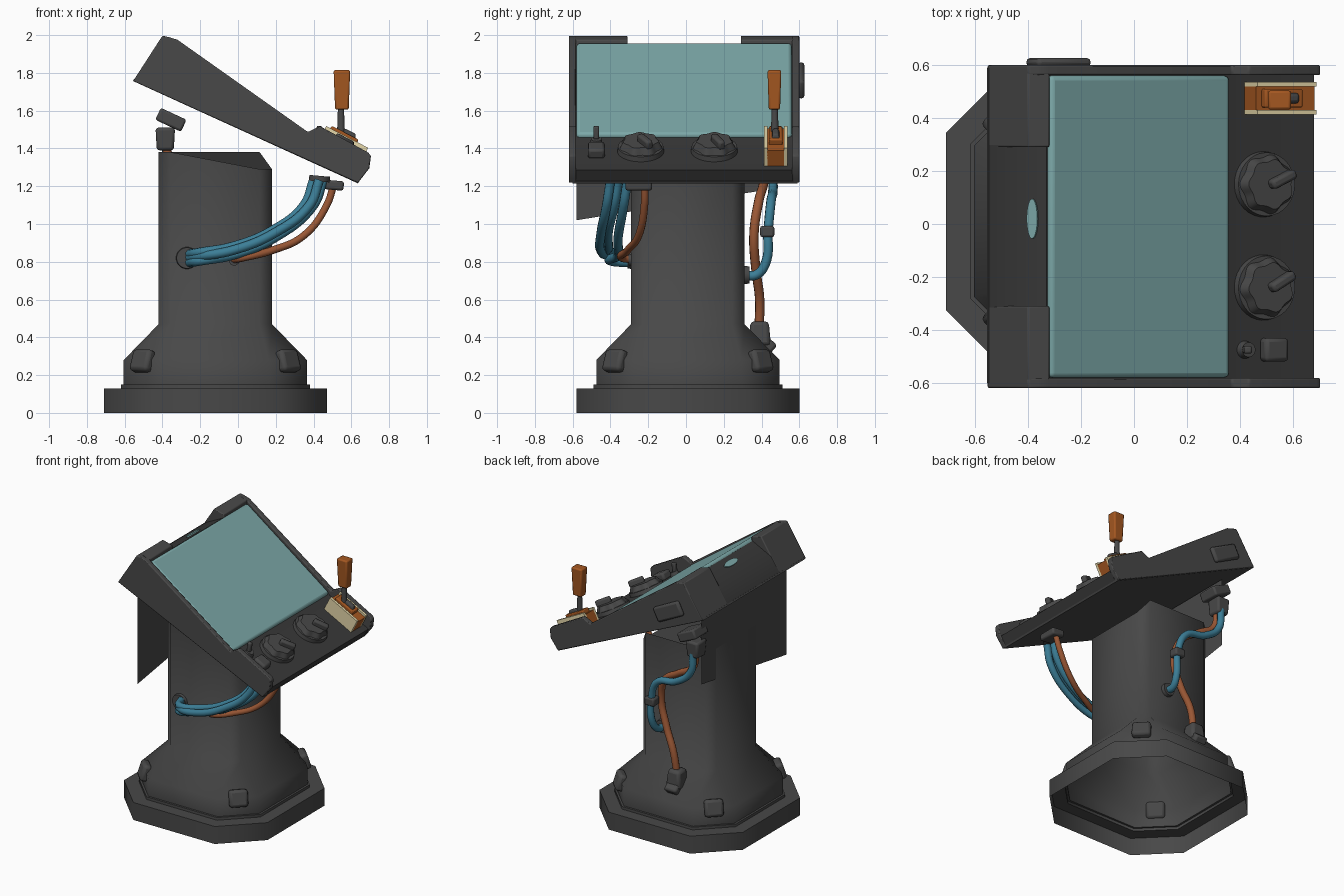
import bpy, bmesh, math
from mathutils import Matrix, Vector

if "Cube" in bpy.data.objects:
    bpy.data.objects.remove(bpy.data.objects["Cube"])


def material(name, r, g, b):
    m = bpy.data.materials.new(name)
    m.diffuse_color = (r, g, b, 1)
    m.use_nodes = True
    m.node_tree.nodes["Principled BSDF"].inputs["Base Color"].default_value = m.diffuse_color
    return m


GREY = material("charcoal", .065, .065, .065)
DARK = material("dark_charcoal", .04, .04, .04)
TEAL = material("screen_teal", .2, .39, .39)
BLUE = material("cable_blue", .045, .21, .31)
ORANGE = material("handle_orange", .37, .095, .015)
RUST = material("cable_rust", .32, .095, .035)
CREAM = material("cream", .78, .68, .4)


def finish(ob, mat, bevel=0, angle=35, segments=2):
    bpy.context.collection.objects.link(ob)
    ob.data.materials.append(mat)
    bpy.context.view_layer.objects.active = ob
    for o in bpy.context.selected_objects:
        o.select_set(False)
    ob.select_set(True)
    if bevel:
        m = ob.modifiers.new("bevel", 'BEVEL')
        m.width = bevel
        m.segments = segments
        m.limit_method = 'ANGLE'
    bpy.ops.object.shade_smooth_by_angle(angle=math.radians(angle))
    return ob


def from_bm(name, bm, mat, mtx=None, **kw):
    if mtx:
        bm.transform(mtx)
    bmesh.ops.recalc_face_normals(bm, faces=bm.faces)
    me = bpy.data.meshes.new(name)
    bm.to_mesh(me)
    bm.free()
    return finish(bpy.data.objects.new(name, me), mat, **kw)


def box(name, mtx, center, size, mat, taper=1, **kw):
    bm = bmesh.new()
    bmesh.ops.create_cube(bm, size=1)
    for v in bm.verts:
        s = taper if v.co.z > 0 else 1
        v.co = Vector((v.co.x * size[0] * s, v.co.y * size[1] * s, v.co.z * size[2])) + Vector(center)
    return from_bm(name, bm, mat, mtx, **kw)


def cone(name, mtx, r1, r2, z0, z1, mat, lobes=0, seg=32, **kw):
    bm = bmesh.new()
    bmesh.ops.create_cone(bm, cap_ends=True, segments=seg, radius1=r1, radius2=r2, depth=z1 - z0)
    for v in bm.verts:
        if lobes:
            f = 1 + .06 * math.cos(lobes * math.atan2(v.co.y, v.co.x))
            v.co.x *= f
            v.co.y *= f
        v.co.z += (z0 + z1) / 2
    return from_bm(name, bm, mat, mtx, **kw)


def prism(name, pts, y0, y1, mat, **kw):
    # side profile (x, z) extruded along y
    bm = bmesh.new()
    f = bm.faces.new([bm.verts.new((x, y0, z)) for x, z in pts])
    r = bmesh.ops.extrude_face_region(bm, geom=[f])
    bmesh.ops.translate(bm, vec=(0, y1 - y0, 0), verts=[v for v in r['geom'] if isinstance(v, bmesh.types.BMVert)])
    return from_bm(name, bm, mat, **kw)


def cable(name, pts, mat, r=.025):
    cu = bpy.data.curves.new(name, 'CURVE')
    cu.dimensions = '3D'
    cu.bevel_depth = r
    cu.bevel_resolution = 3
    cu.resolution_u = 8
    sp = cu.splines.new('BEZIER')
    sp.bezier_points.add(len(pts) - 1)
    for p, co in zip(sp.bezier_points, pts):
        p.co = co
        p.handle_left_type = p.handle_right_type = 'AUTO'
    ob = bpy.data.objects.new(name, cu)
    bpy.context.collection.objects.link(ob)
    cu.materials.append(mat)
    for o in bpy.context.selected_objects:
        o.select_set(False)
    bpy.context.view_layer.objects.active = ob
    ob.select_set(True)
    bpy.ops.object.convert(target='MESH')
    bpy.ops.object.shade_smooth_by_angle(angle=math.radians(50))


def at(x, y, z, ry=0, rz=0, rx=0):
    return (Matrix.Translation((x, y, z)) @ Matrix.Rotation(math.radians(rz), 4, 'Z')
            @ Matrix.Rotation(math.radians(ry), 4, 'Y') @ Matrix.Rotation(math.radians(rx), 4, 'X'))


# Pedestal: open octagonal shell lofted from rings (half width, flat half width, z)
CX, CY = -.12, .01
rings = [(.59, .335, 0), (.59, .335, .13), (.50, .29, .13), (.50, .29, .15), (.485, .285, .15),
         (.485, .285, .28), (.30, .235, .47), (.30, .235, 1.38)]
bm = bmesh.new()
prev = None
for i, (h, f, z) in enumerate(rings):
    ring = []
    for x, y in ((h, -f), (h, f), (f, h), (-f, h), (-h, f), (-h, -f), (-f, -h), (f, -h)):
        low = i == len(rings) - 1 and x > .2 and y < .28   # top slopes down at the operator side
        ring.append(bm.verts.new((CX + x, CY + y, 1.29 if low else z)))
    if prev:
        for k in range(8):
            bm.faces.new((prev[k], prev[(k + 1) % 8], ring[(k + 1) % 8], ring[k]))
    prev = ring
bm.faces.new(prev)
from_bm("pedestal", bm, GREY, angle=50)

# Bolts on the diagonal faces of the foot
for i in range(4):
    a = 45 + 90 * i
    m = at(CX, CY, 0, rz=a)
    box("foot_bolt", m @ at(.545, 0, .275, ry=-18), (0, 0, 0), (.06, .13, .12), GREY, bevel=.02)

# Back plate under the console
bm = bmesh.new()
bm.faces.new([bm.verts.new((-.42, y, z)) for y, z in ((-.58, 1.02), (.42, 1.18), (.42, 1.69), (-.58, 1.69))])
from_bm("back_plate", bm, GREY)

# Console: core, cheeks and rear shoulders
prism("console_core", [(-.555, 1.757), (-.48, 1.87), (-.33, 1.945), (.365, 1.45), (.68, 1.287),
                       (.635, 1.217)], -.59, .57, DARK)
cheek = [(-.555, 1.757), (-.40, 1.997), (-.36, 1.988), (-.32, 1.975), (.37, 1.487), (.434, 1.518),
         (.69, 1.378), (.704, 1.36), (.695, 1.295), (.635, 1.217)]
for y in (-.62, .562):
    prism("console_cheek", cheek, y, y + .038, GREY, bevel=.006)
shoulder = [(-.555, 1.757), (-.40, 1.997), (-.32, 1.975), (-.32, 1.88)]
for y0, y1 in ((-.6, -.31), (.29, .58)):
    prism("rear_shoulder", shoulder, y0, y1, GREY, bevel=.006)
prism("console_underside", [(-.556, 1.757), (.635, 1.215), (.642, 1.226), (-.55, 1.768)], -.6, .59, GREY)
box("side_cover", at(-.285, .61, 1.76, ry=27), (0, 0, 0), (.23, .035, .11), GREY, bevel=.016)

# Screen
box("screen", at(.02, -.01, 1.711, ry=35.7), (0, 0, -.015), (.835, 1.14, .05), TEAL, bevel=.018, segments=3)
cone("rear_light", at(-.38, .02, 1.916, ry=-28) @ Matrix.Diagonal((.3, 1, 1, 1)), .075, .075, 0, .012, TEAL)


# Controls on the sloping deck
def deck(x, y, rz=0):
    return at(x, y, 1.45 - .516 * (x - .37), ry=27.3) @ Matrix.Rotation(math.radians(rz), 4, 'Z')


for y, turn in ((.15, 25), (-.24, 30)):
    m = deck(.49, y, turn)
    cone("knob_collar", m, .125, .12, -.01, .025, GREY)
    cone("knob_grip", m, .11, .09, .02, .062, GREY, lobes=7, seg=56)
    box("knob_pointer", m, (.045, 0, .075), (.11, .038, .05), GREY, bevel=.012)
m = deck(.52, -.475)
box("push_button", m, (0, 0, .02), (.1, .09, .06), GREY, bevel=.015)
m = deck(.42, -.475)
cone("toggle_base", m, .035, .028, -.01, .03, GREY)
box("toggle_stick", m @ at(0, 0, 0, ry=-20), (0, 0, .06), (.03, .03, .07), GREY, bevel=.008)

# Lever with its slotted housing
m = deck(.53, .475)
for s in (-1, 1):
    box("lever_rail", m, (.0, s * .053, .045), (.25, .018, .12), CREAM)
box("lever_slot", m, (0, 0, .035), (.25, .09, .11), ORANGE)
box("lever_wedge", m, (-.02, 0, .1), (.16, .07, .04), ORANGE, bevel=.006)
box("lever_boot", m, (.0, 0, .115), (.11, .05, .05), GREY, taper=.6, bevel=.008)
cone("lever_shaft", at(.545, .47, 0), .022, .016, 1.44, 1.62, GREY, seg=16)
box("lever_grip", at(.55, .468, 1.71), (0, 0, 0), (.072, .06, .21), ORANGE, taper=1.22, bevel=.01)

# Front cable bundle
cone("console_port", at(.43, -.355, 1.225, ry=5), .055, .055, 0, .03, GREY)
box("console_socket", at(.51, -.25, 1.205, ry=5), (0, 0, 0), (.1, .14, .05), GREY, bevel=.012)
for y, x, dz in ((-.40, .43, 0), (-.31, .45, -.025), (-.36, .40, .02)):
    cable("front_blue_cable", [(x, y, 1.23), (x - .05, y - .02, 1.1), (.19, y - .05, .95 + dz),
                               (-.03, y - .05, .86 + dz), (-.2, -.4, .83 + dz), (-.26, -.29, .82 + dz)], BLUE)
cable("front_rust_cable", [(.51, -.22, 1.22), (.47, -.22, 1.1), (.35, -.25, .94), (.18, -.31, .86),
                           (.02, -.34, .82), (-.03, -.28, .81)], RUST, .02)
cone("column_port_large", at(-.27, -.275, .82, rx=90), .06, .055, 0, .035, GREY)
cone("column_port_small", at(-.02, -.275, .81, rx=90), .03, .03, 0, .03, GREY, seg=16)

# Rear cables, plug, clip and sockets
m = at(-.37, .43, 1.52, ry=25)
box("rear_plug_cap", m, (0, 0, .035), (.15, .15, .07), GREY, bevel=.012)
box("rear_plug_neck", at(-.385, .43, 1.45), (0, 0, 0), (.09, .1, .12), GREY, taper=1.15, bevel=.015)
cable("rear_blue_cable", [(-.38, .46, 1.42), (-.36, .46, 1.27), (-.24, .46, 1.17), (-.08, .45, 1.12),
                          (-.02, .435, .97), (-.02, .42, .79), (-.03, .37, .73), (-.03, .30, .73)], BLUE)
cable("rear_rust_cable", [(-.38, .42, 1.42), (-.35, .42, 1.29), (-.23, .41, 1.21), (-.1, .385, 1.12),
                          (-.05, .36, .95), (-.1, .37, .76), (-.17, .39, .6), (-.2, .385, .42)], RUST)
box("cable_clip", at(-.02, .43, .96), (0, 0, 0), (.08, .075, .06), GREY, bevel=.012)
cone("rear_column_port", at(-.03, .30, .73, rx=-90), .05, .045, 0, .035, GREY)
box("rear_foot_socket", at(-.2, .39, .42), (0, 0, 0), (.12, .12, .13), GREY, taper=.8, bevel=.02)
box("rear_foot_socket_base", at(-.2, .42, .36, rx=-40), (0, 0, 0), (.1, .1, .08), GREY, bevel=.015)
